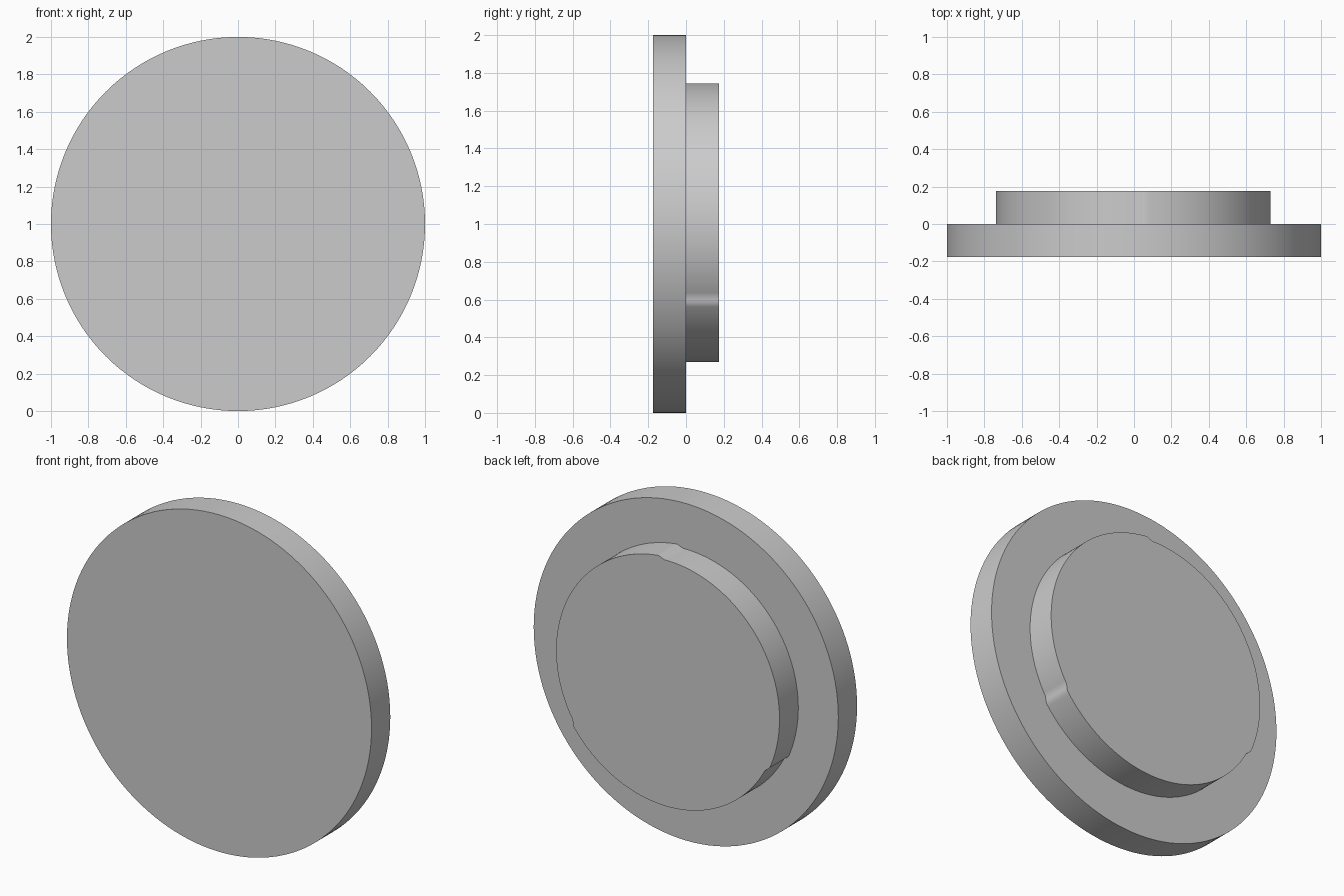
import bpy
import bmesh
from math import sin, cos, radians

cube = bpy.data.objects.get("Cube")
if cube:
    bpy.data.objects.remove(cube, do_unlink=True)

# One flat grey for the whole model
GREY = (0.6, 0.6, 0.6, 1.0)
grey = bpy.data.materials.new("plain_grey")
grey.use_nodes = True
grey.diffuse_color = GREY
grey.node_tree.nodes["Principled BSDF"].inputs["Base Color"].default_value = GREY

CENTRE_Z = 1.0
DEPTH = 0.176


def extruded_outline(name, radius_at, y_front, steps):
    """Closed plate whose outline radius depends on the angle in degrees."""
    bm = bmesh.new()
    ring = []
    for i in range(steps):
        deg = 360 * i / steps
        r, a = radius_at(deg), radians(deg)
        ring.append(bm.verts.new((r * cos(a), y_front, CENTRE_Z + r * sin(a))))
    face = bm.faces.new(ring)
    result = bmesh.ops.extrude_face_region(bm, geom=[face], use_keep_orig=True)
    moved = [g for g in result["geom"] if isinstance(g, bmesh.types.BMVert)]
    bmesh.ops.translate(bm, verts=moved, vec=(0, DEPTH, 0))
    bmesh.ops.recalc_face_normals(bm, faces=bm.faces)
    mesh = bpy.data.meshes.new(name)
    bm.to_mesh(mesh)
    bm.free()
    mesh.materials.append(grey)
    obj = bpy.data.objects.new(name, mesh)
    bpy.context.collection.objects.link(obj)
    bpy.ops.object.select_all(action="DESELECT")
    obj.select_set(True)
    bpy.context.view_layer.objects.active = obj
    bpy.ops.object.shade_smooth_by_angle(angle=radians(40))
    return obj


def lobe_radius(deg):
    """Three equal lobes that swell slowly, then drop back in a short step."""
    low, swell, step = 0.729, 0.017, 3.0
    t = (deg - 88.5) % 120
    rise = 120 - step
    if t <= rise:
        return low + swell * (t / rise) ** 3
    return low + swell * (120 - t) / step


# Wide round front plate
extruded_outline("front_disc", lambda deg: 1.0, -DEPTH, 128)

# Smaller three-lobed boss on the back
extruded_outline("back_boss", lobe_radius, 0.0, 240)
